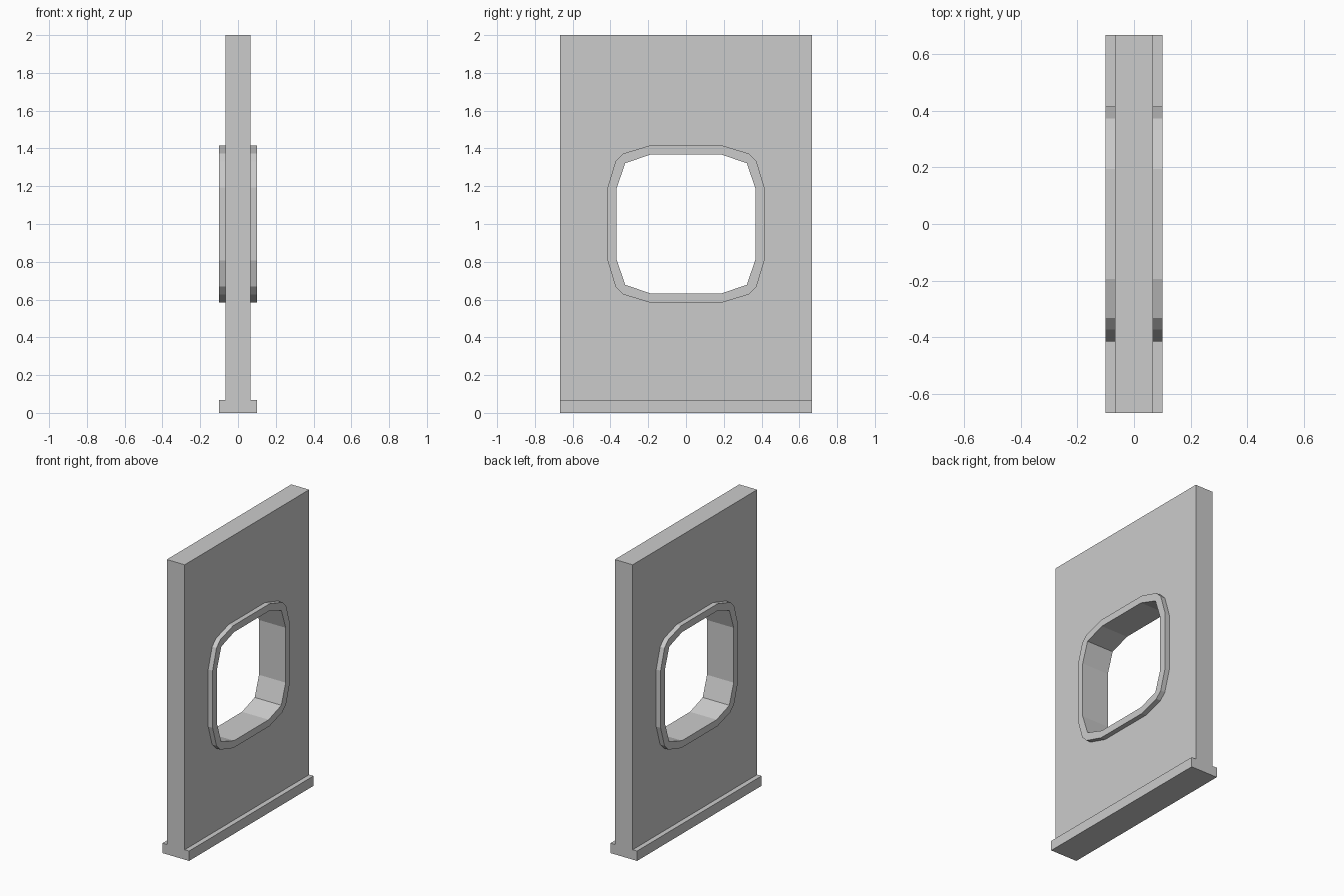
import bpy
from math import radians

if "Cube" in bpy.data.objects:
    bpy.data.objects.remove(bpy.data.objects["Cube"])


def rounded_loop(quarter):
    """Mirror one quadrant of (y, z) points into a closed loop around z = 1."""
    half = quarter + [(-y, z) for y, z in reversed(quarter)]
    full = half + [(-y, -z) for y, z in half]
    return [(y, z + 1.0) for y, z in full]


def rectangle(y, z0, z1):
    return [(-y, z0), (y, z0), (y, z1), (-y, z1)]


def plate(name, loops, half_depth):
    """Fill the (y, z) outlines, inner loops becoming holes, and extrude along x."""
    curve = bpy.data.curves.new(name, 'CURVE')
    curve.dimensions = '2D'
    curve.fill_mode = 'BOTH'
    curve.extrude = half_depth
    for loop in loops:
        spline = curve.splines.new('POLY')
        spline.points.add(len(loop) - 1)
        for point, (y, z) in zip(spline.points, loop):
            point.co = (y, z, 0, 1)
        spline.use_cyclic_u = True
    obj = bpy.data.objects.new(name, curve)
    obj.rotation_euler = (radians(90), 0, radians(90))
    bpy.context.collection.objects.link(obj)
    bpy.ops.object.select_all(action='DESELECT')
    obj.select_set(True)
    bpy.context.view_layer.objects.active = obj
    bpy.ops.object.convert(target='MESH')
    bpy.ops.object.shade_flat()
    return obj


# Window outlines, one quadrant each, running from the side to the top
outer = rounded_loop([(0.415, 0.194), (0.373, 0.332), (0.332, 0.373), (0.194, 0.415)])
inner = rounded_loop([(0.368, 0.186), (0.322, 0.322), (0.186, 0.368)])

# Wall panel with its window opening
plate("wall_panel", [rectangle(0.667, 0.067, 2.0), outer], 0.067)

# Raised frame lining the opening
plate("window_frame", [outer, inner], 0.1)

# Skirting along the floor
plate("base_strip", [rectangle(0.667, 0.0, 0.067)], 0.1)
